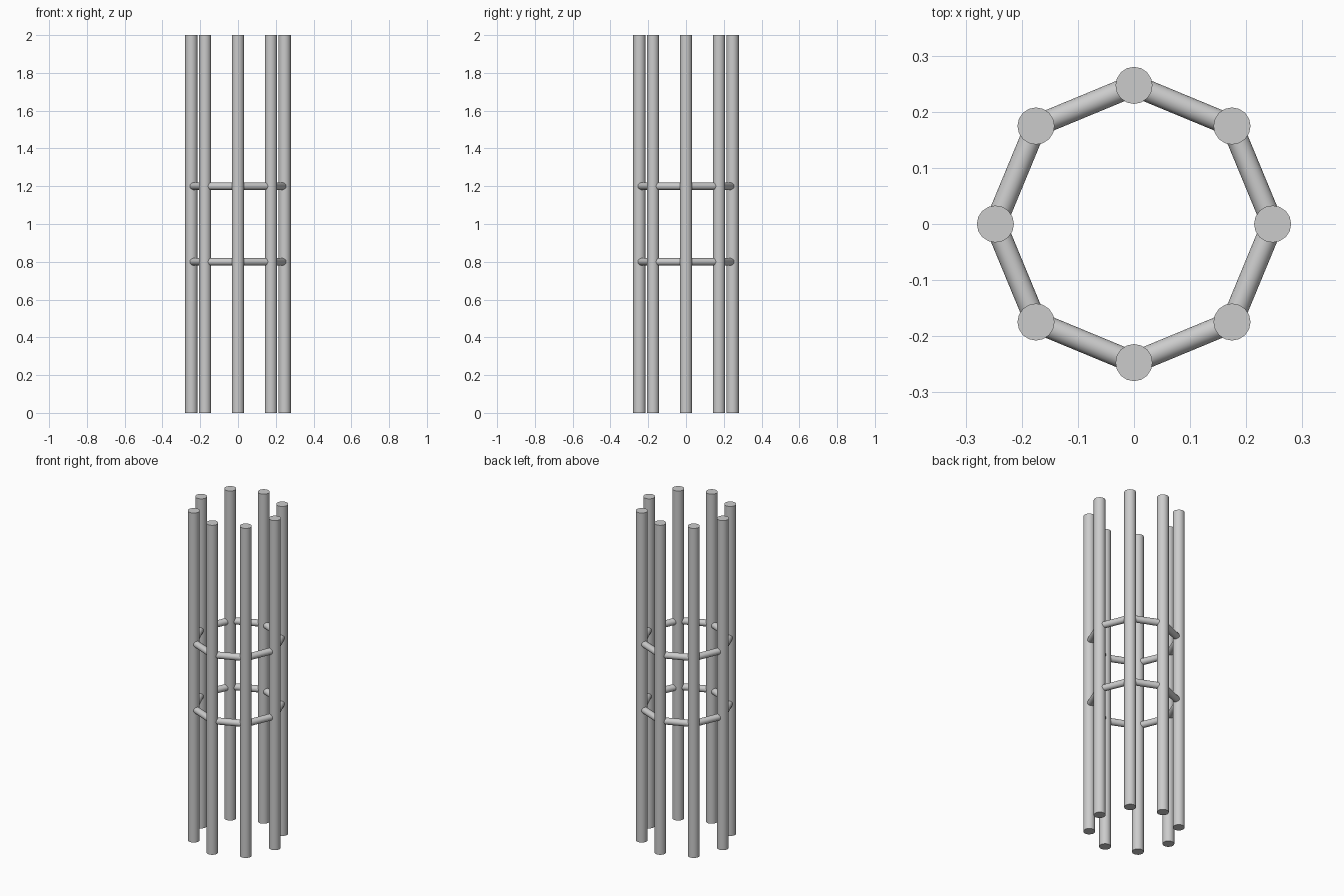
import bpy, math
from mathutils import Vector

if "Cube" in bpy.data.objects:
    bpy.data.objects.remove(bpy.data.objects["Cube"])

N, RING, POST_R, RUNG_R = 8, 0.247, 0.033, 0.0195


def rod(name, a, b, radius, sides=16):
    d = b - a
    bpy.ops.mesh.primitive_cylinder_add(vertices=sides, radius=radius, depth=d.length,
                                        location=(a + b) / 2,
                                        rotation=d.to_track_quat('Z', 'Y').to_euler())
    bpy.context.object.name = name
    bpy.ops.object.shade_smooth_by_angle(angle=math.radians(40))


def corner(i, z):
    t = 2 * math.pi * i / N
    return Vector((RING * math.cos(t), RING * math.sin(t), z))


for i in range(N):
    # upright posts
    rod(f"post_{i + 1}", corner(i, 0), corner(i, 2), POST_R)
    # two rings of horizontal rungs joining neighbouring posts
    for level, z in (("lower", 0.8), ("upper", 1.2)):
        rod(f"{level}_rung_{i + 1}", corner(i, z), corner(i + 1, z), RUNG_R)
